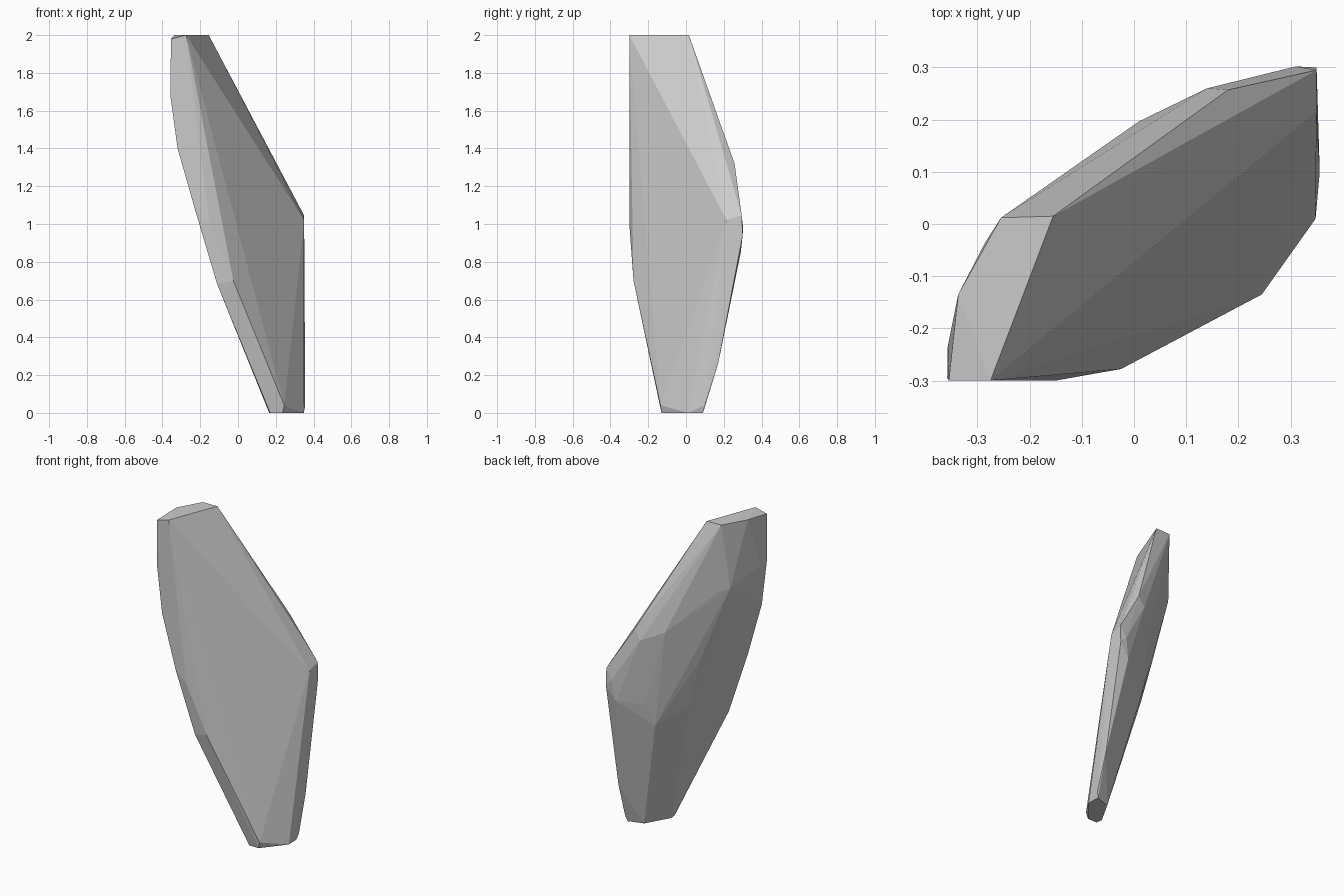
import bpy, bmesh

# Flat-cut stone shard: the convex skin around a few outline loops
top_cut = [(-.355, -.3, 1.98), (-.337, -.135, 2), (-.255, .012, 2),
           (-.155, .015, 2), (-.275, -.3, 2)]
left_edge = [(-.358, -.295, 1.68), (-.357, -.235, 1.68), (-.32, -.3, 1.4),
             (-.224, -.3, 1.064), (-.11, -.272, .68),
             (-.15, -.3, 1.0), (-.025, -.278, .7)]
right_edge = [(.18, .257, 1.32), (.35, .295, 1.045), (.35, .215, 1.02),
              (.35, .3, .94), (.31, .302, .98), (.287, .29, .85),
              (.353, .17, .26)]
foot = [(.16, -.135, .03), (.165, -.09, 0), (.17, -.13, 0), (.235, -.13, 0),
        (.245, -.135, .04), (.348, .01, 0), (.356, .1, .04),
        (.345, .09, 0), (.25, .06, 0)]
back_bulge = [(-.237, .007, 1.576), (-.285, -.035, 1.59), (.01, .197, 1.32),
              (.14, .26, 1.26), (-.06, .09, 1.17), (-.112, .03, 1.1),
              (.137, .212, .84), (.098, .168, .7), (-.038, .015, .806)]

bm = bmesh.new()
for loop in (top_cut, left_edge, right_edge, foot, back_bulge):
    for co in loop:
        bm.verts.new(co)
bmesh.ops.convex_hull(bm, input=bm.verts[:])
# drop points that fell inside the skin
bmesh.ops.delete(bm, geom=[v for v in bm.verts if not v.link_faces], context='VERTS')
# merge nearly coplanar triangles into clean facets
bmesh.ops.dissolve_limit(bm, angle_limit=0.03, verts=bm.verts[:], edges=bm.edges[:])
bmesh.ops.recalc_face_normals(bm, faces=bm.faces[:])

mesh = bpy.data.meshes.new("stone_shard")
bm.to_mesh(mesh)
bm.free()
shard = bpy.data.objects.new("stone_shard", mesh)
bpy.context.collection.objects.link(shard)
